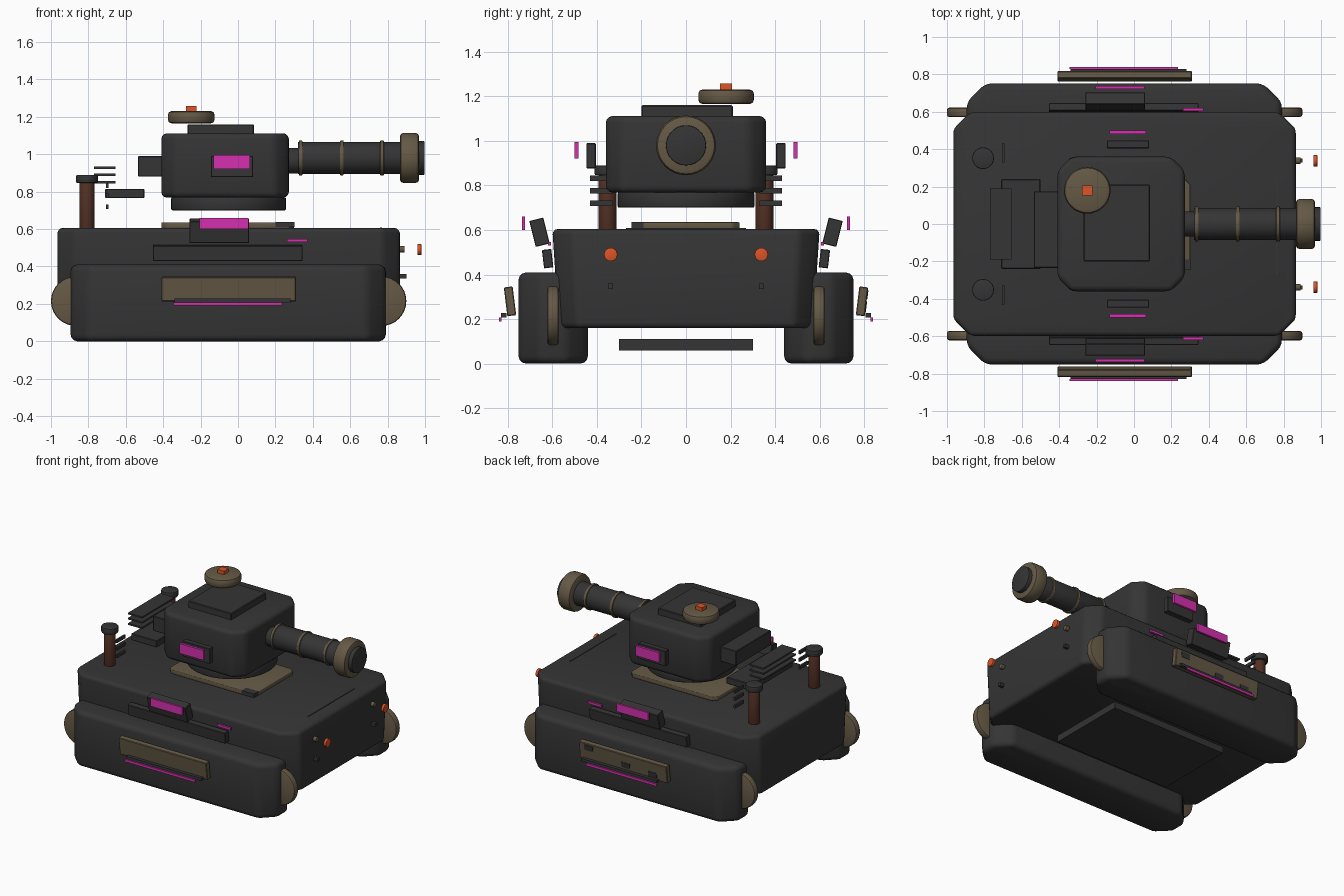
import bpy, bmesh
from math import radians, pi
from mathutils import Vector, Matrix

if "Cube" in bpy.data.objects:
    bpy.data.objects.remove(bpy.data.objects["Cube"])


def material(name, r, g, b):
    m = bpy.data.materials.new(name)
    m.use_nodes = True
    m.diffuse_color = (r, g, b, 1)
    bsdf = m.node_tree.nodes["Principled BSDF"]
    bsdf.inputs["Base Color"].default_value = (r, g, b, 1)
    bsdf.inputs["Roughness"].default_value = 0.8
    return m


DARK = material("charcoal armour", 0.035, 0.035, 0.035)
BROWN = material("khaki brown", 0.13, 0.1, 0.06)
PINK = material("magenta glow", 0.66, 0.03, 0.43)
ORANGE = material("orange lamp", 0.72, 0.09, 0.02)
RUST = material("rusty pipe", 0.085, 0.03, 0.018)


def finish(name, bm, mat, bevel, segments=2):
    """Turn a bmesh into an object with a material, bevel and smooth shading."""
    bmesh.ops.recalc_face_normals(bm, faces=bm.faces)
    mesh = bpy.data.meshes.new(name)
    bm.to_mesh(mesh)
    bm.free()
    ob = bpy.data.objects.new(name, mesh)
    bpy.context.collection.objects.link(ob)
    mesh.materials.append(mat)
    if bevel:
        mod = ob.modifiers.new("bevel", "BEVEL")
        mod.width = bevel
        mod.segments = segments
        mod.limit_method = "ANGLE"
        mod.angle_limit = radians(40)
        bpy.ops.object.select_all(action="DESELECT")
        ob.select_set(True)
        bpy.context.view_layer.objects.active = ob
        bpy.ops.object.modifier_apply(modifier="bevel")
        bpy.ops.object.shade_smooth_by_angle(angle=radians(35))
    return ob


def box(name, x, y, z, mat, bevel=0.0, tilt=0.0):
    """Box from (min, max) pairs, tilted about its own x axis."""
    bm = bmesh.new()
    bmesh.ops.create_cube(bm, size=1)
    lo, hi = Vector((x[0], y[0], z[0])), Vector((x[1], y[1], z[1]))
    m = (Matrix.Translation((lo + hi) / 2) @ Matrix.Rotation(radians(tilt), 4, "X")
         @ Matrix.Diagonal((*(hi - lo), 1)))
    bmesh.ops.transform(bm, matrix=m, verts=bm.verts)
    return finish(name, bm, mat, bevel, 1)


def side_box(name, s, x, y, z, mat, bevel=0.0, tilt=0.0):
    """Box on side s (+1 or -1), with its top leaning outwards."""
    return box(name, x, sorted((s * y[0], s * y[1])), z, mat, bevel, -s * tilt)


def slab(name, x, y, z, cut, mat, bevel, foot=1.0):
    """Block with chamfered plan corners; foot narrows the base in y."""
    (x0, x1), (y0, y1) = x, y
    plan = [(x0 + cut, y0), (x1 - cut, y0), (x1, y0 + cut), (x1, y1 - cut),
            (x1 - cut, y1), (x0 + cut, y1), (x0, y1 - cut), (x0, y0 + cut)]
    bm = bmesh.new()
    low = [bm.verts.new((px, py * foot, z[0])) for px, py in plan]
    top = [bm.verts.new((px, py, z[1])) for px, py in plan]
    bm.faces.new(low)
    bm.faces.new(top)
    for i in range(len(plan)):
        j = (i + 1) % len(plan)
        bm.faces.new((low[i], low[j], top[j], top[i]))
    return finish(name, bm, mat, bevel, 3)


def rod(name, axis, centre, radius, length, mat, bevel=0.0, sides=32):
    """Cylinder along the x, y or z axis."""
    bm = bmesh.new()
    bmesh.ops.create_cone(bm, cap_ends=True, segments=sides, radius1=radius,
                          radius2=radius, depth=length)
    turn = {"x": Matrix.Rotation(pi / 2, 4, "Y"), "y": Matrix.Rotation(pi / 2, 4, "X"),
            "z": Matrix.Identity(4)}[axis]
    bmesh.ops.transform(bm, matrix=Matrix.Translation(centre) @ turn, verts=bm.verts)
    return finish(name, bm, mat, bevel or 0.002)


# Hull, belly and deck
slab("hull", (-0.965, 0.865), (-0.6, 0.6), (0.16, 0.605), 0.09, DARK, 0.025, 0.95)
box("belly_plate", (-0.53, 0.42), (-0.3, 0.3), (0.06, 0.11), DARK)
box("deck_seam", (0.76, 0.77), (-0.27, 0.27), (0.6, 0.609), DARK)
slab("turret_base_plate", (-0.41, 0.3), (-0.24, 0.24), (0.604, 0.635), 0.03, BROWN, 0.005)
box("base_plate_patch", (0.2, 0.303), (-0.245, -0.19), (0.61, 0.637), DARK)

# Turret
rod("turret_ring", "z", (-0.05, 0, 0.735), 0.307, 0.07, DARK, 0.008, 48)
slab("turret", (-0.41, 0.272), (-0.36, 0.36), (0.768, 1.112), 0.075, DARK, 0.03)
box("roof_hatch", (-0.27, 0.085), (-0.2, 0.21), (1.1, 1.16), DARK, 0.005)
rod("commander_hatch", "z", (-0.25, 0.18, 1.198), 0.125, 0.066, BROWN, 0.02)
box("hatch_lamp", (-0.277, -0.223), (0.153, 0.207), (1.23, 1.257), ORANGE)
box("turret_bustle", (-0.535, -0.4), (-0.235, 0.175), (0.88, 0.99), DARK, 0.004)

# Gun
GUN = 0.98
rod("mantlet", "x", (0.3, 0, 0.965), 0.068, 0.09, DARK, 0.004)
rod("barrel", "x", (0.6, 0, GUN), 0.085, 0.56, DARK)
for x in (0.335, 0.555, 0.77):
    rod("barrel_band", "x", (x, 0, GUN), 0.093, 0.02, BROWN, 0.004)
rod("muzzle_brake", "x", (0.917, 0, GUN), 0.134, 0.104, BROWN, 0.02)
rod("muzzle_bore", "x", (0.96, 0, GUN), 0.09, 0.076, DARK, 0.004)

# Rear storage and cooling louvres
box("rear_bin", (-0.71, -0.5), (-0.24, 0.24), (0.765, 0.815), DARK, 0.004)
for z in (0.85, 0.89, 0.928):
    box("rear_louvre", (-0.77, -0.655), (-0.19, 0.19), (z - 0.006, z + 0.006), DARK)

# Parts repeated on both sides
for s in (1, -1):
    track = sorted((s * 0.44, s * 0.752))
    slab("track_pod", (-0.895, 0.79), track, (0.0, 0.41), 0.1, DARK, 0.035)
    for x in (-0.867, 0.767):
        rod("drive_wheel", "y", (x, s * 0.597, 0.215), 0.133, 0.05, BROWN, 0.012)

    # Side armour
    side_box("skirt_panel", s, (-0.41, 0.31), (0.77, 0.81), (0.215, 0.345), BROWN, 0.004, 7)
    side_box("skirt_rail", s, (-0.34, 0.28), (0.805, 0.83), (0.208, 0.228), DARK)
    side_box("skirt_light", s, (-0.345, 0.235), (0.829, 0.84), (0.19, 0.208), PINK)
    side_box("side_ledge", s, (-0.455, 0.345), (0.6, 0.642), (0.43, 0.513), DARK, 0.003, 7)
    side_box("side_box", s, (-0.26, 0.06), (0.625, 0.69), (0.53, 0.65), DARK, 0.003, 14)
    side_box("side_light", s, (-0.205, 0.057), (0.722, 0.737), (0.6, 0.66), PINK)
    side_box("marker_light", s, (0.262, 0.372), (0.605, 0.62), (0.53, 0.547), PINK)

    # Turret sights
    side_box("sight_box", s, (-0.145, 0.08), (0.405, 0.447), (0.877, 0.99), DARK, 0.003)
    side_box("sight_glass", s, (-0.13, 0.065), (0.482, 0.5), (0.922, 0.995), PINK)

    # Exhaust stack with side fins
    rod("exhaust_pipe", "z", (-0.807, s * 0.352, 0.72), 0.04, 0.26, RUST)
    rod("exhaust_cap", "z", (-0.807, s * 0.352, 0.868), 0.058, 0.044, DARK, 0.006)
    for z in (0.72, 0.777, 0.832):
        side_box("exhaust_fin", s, (-0.706, -0.692), (0.33, 0.43), (z - 0.012, z + 0.012), DARK)

    # Lamps on the bow
    rod("bow_lamp", "x", (0.97, s * 0.338, 0.49), 0.031, 0.02, ORANGE, 0, 10)
    rod("lamp_socket", "x", (0.875, s * 0.338, 0.492), 0.018, 0.03, BROWN, 0, 12)
    side_box("tow_hook", s, (0.86, 0.9), (0.328, 0.35), (0.335, 0.36), DARK)

# Camouflage patches on the skirt panel
for x, z in ((0.23, 0.31), (-0.07, 0.26), (-0.29, 0.25)):
    side_box("skirt_patch", 1, (x - 0.035, x + 0.035), (0.804 + (z - 0.28) * 0.12, 0.813 + (z - 0.28) * 0.12),
             (z - 0.02, z + 0.02), DARK, 0, 7)
